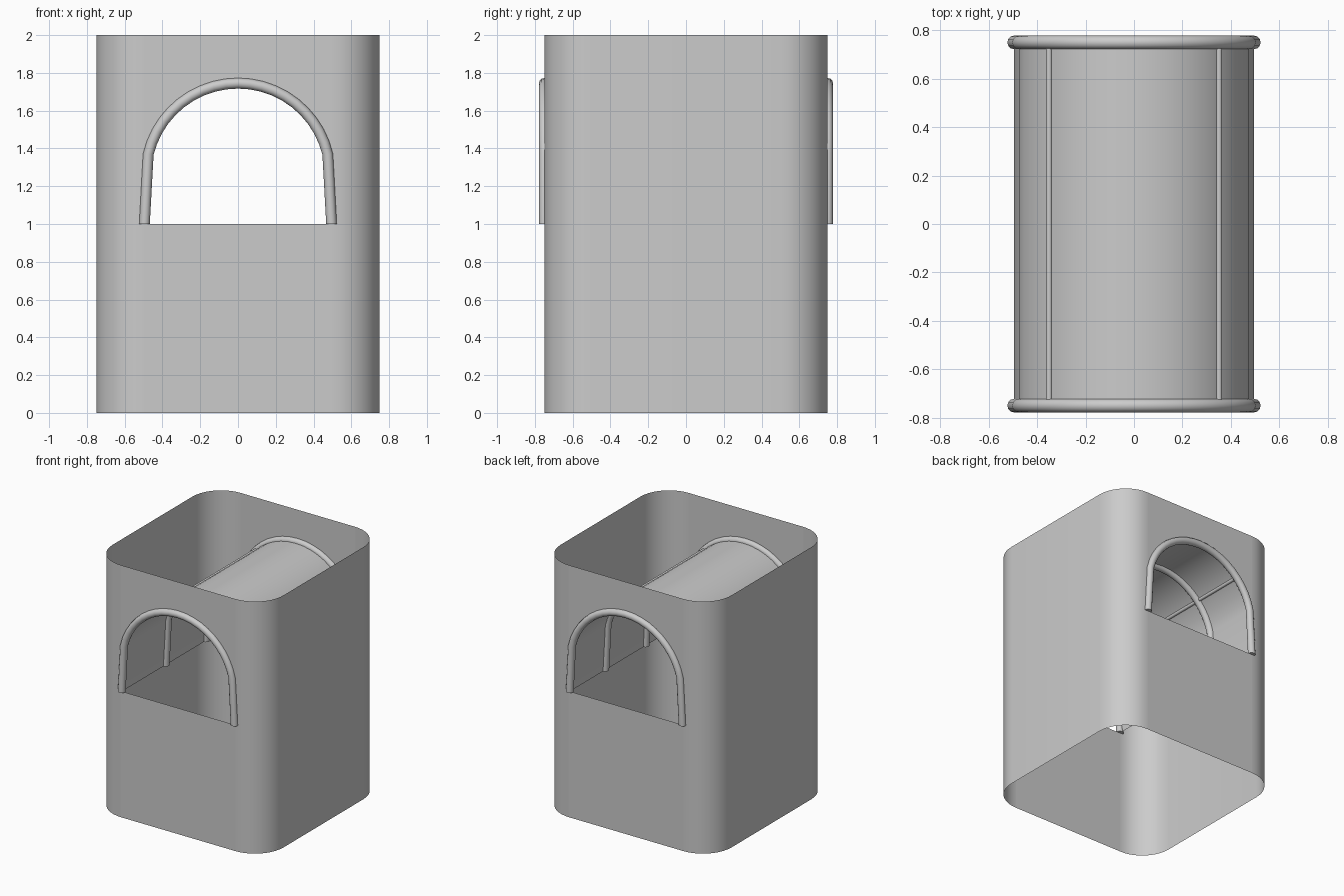
import bpy, bmesh
from math import sin, cos, pi, asin
from mathutils import Vector

if "Cube" in bpy.data.objects:
    bpy.data.objects.remove(bpy.data.objects["Cube"])

HALF, CORNER, HEIGHT = 0.75, 0.25, 2.0
SILL, ARC_R, ARC_Z = 1.0, 0.488, 1.257
FOOT_X, SPRING_Z = 0.495, 1.37
TUBE_R = 0.028

grey = bpy.data.materials.new("plain grey")
grey.use_nodes = True
colour = (0.6, 0.6, 0.6, 1)
grey.diffuse_color = colour
grey.node_tree.nodes["Principled BSDF"].inputs["Base Color"].default_value = colour


def finish(name, bm, angle=0.6):
    bmesh.ops.remove_doubles(bm, verts=bm.verts, dist=0.0005)
    mesh = bpy.data.meshes.new(name)
    bm.to_mesh(mesh)
    bm.free()
    mesh.materials.append(grey)
    obj = bpy.data.objects.new(name, mesh)
    bpy.context.collection.objects.link(obj)
    bpy.ops.object.select_all(action="DESELECT")
    obj.select_set(True)
    bpy.context.view_layer.objects.active = obj
    bpy.ops.object.shade_smooth_by_angle(angle=angle)
    return obj


def face(bm, *points):
    return bm.faces.new([bm.verts.new(p) for p in points])


# Arch outline in x and z: leaning legs joined by an arc
start = asin((SPRING_Z - ARC_Z) / ARC_R)
STEPS = 20
angles = [pi - start - (pi - 2 * start) * i / STEPS for i in range(STEPS + 1)]
arch = [(-FOOT_X, SILL)]
arch += [(ARC_R * cos(a), ARC_Z + ARC_R * sin(a)) for a in angles]
arch += [(FOOT_X, SILL)]


# Open square sleeve with rounded corners and an arched opening at each end
bm = bmesh.new()
for s in (-1, 1):
    y = s * HALF
    face(bm, (-FOOT_X, y, 0), (FOOT_X, y, 0), (FOOT_X, y, SILL), (-FOOT_X, y, SILL))
    for (x0, z0), (x1, z1) in zip(arch, arch[1:]):
        face(bm, (x0, y, z0), (x1, y, z1), (x1, y, HEIGHT), (x0, y, HEIGHT))
    # Side wall and its two corners
    c = HALF - CORNER
    side = [(FOOT_X, -HALF)]
    for cy, first in ((-c, -pi / 2), (c, 0)):
        side += [(c + CORNER * cos(first + pi / 2 * i / 10),
                  cy + CORNER * sin(first + pi / 2 * i / 10)) for i in range(11)]
    side.append((FOOT_X, HALF))
    for (x0, y0), (x1, y1) in zip(side, side[1:]):
        face(bm, (s * x0, y0, 0), (s * x1, y1, 0), (s * x1, y1, HEIGHT), (s * x0, y0, HEIGHT))
bmesh.ops.remove_doubles(bm, verts=bm.verts, dist=0.0005)
for f in bm.faces:
    f.normal_update()
    out = f.calc_center_median()
    if f.normal.x * out.x + f.normal.y * out.y < 0:
        f.normal_flip()
finish("outer_sleeve", bm)

# Vault running between the two openings, open underneath
bm = bmesh.new()
for (x0, z0), (x1, z1) in zip(arch, arch[1:]):
    face(bm, (x0, -HALF, z0), (x1, -HALF, z1), (x1, HALF, z1), (x0, HALF, z0))
bmesh.ops.remove_doubles(bm, verts=bm.verts, dist=0.0005)
for f in bm.faces:
    f.normal_update()
    if f.normal.dot(f.calc_center_median() - Vector((0, 0, SILL))) < 0:
        f.normal_flip()
finish("tunnel_vault", bm)


def arch_tube(name, y, half=False):
    """Tube swept along the arch; a half tube keeps only its inner side."""
    bm = bmesh.new()
    rings = []
    for i, (x, z) in enumerate(arch):
        a, b = arch[max(i - 1, 0)], arch[min(i + 1, len(arch) - 1)]
        n = Vector((a[1] - b[1], 0, b[0] - a[0])).normalized()
        if i in (0, len(arch) - 1):
            n = Vector((1 if x > 0 else -1, 0, 0))
        count = 7 if half else 12
        turn = [pi / 2 + pi * k / 6 for k in range(count)]
        rings.append([bm.verts.new(Vector((x, y, z)) + TUBE_R * (n * cos(t) + Vector((0, sin(t), 0))))
                      for t in turn])
    for r0, r1 in zip(rings, rings[1:]):
        for k in range(count - 1 if half else count):
            j = (k + 1) % count
            bm.faces.new((r0[k], r0[j], r1[j], r1[k]))
    for ring in (rings[0], rings[-1]):
        bm.faces.new(ring)
    bmesh.ops.recalc_face_normals(bm, faces=bm.faces)
    if half:
        # Inner side must face the passage
        top = max(bm.faces, key=lambda f: f.calc_center_median().z)
        ref = top.calc_center_median() - Vector((0, y, ARC_Z + ARC_R))
        if top.normal.dot(ref) < 0:
            bmesh.ops.reverse_faces(bm, faces=bm.faces)
    finish(name, bm)


arch_tube("front_opening_rim", -HALF)
arch_tube("back_opening_rim", HALF)
arch_tube("front_inner_rib", -0.2, True)
arch_tube("back_inner_rib", 0.305, True)

# Long bars along the shoulders of the vault
BAR_X = 0.351
bar_z = ARC_Z + (ARC_R ** 2 - BAR_X ** 2) ** 0.5
for side, s in (("left", 1), ("right", -1)):
    bm = bmesh.new()
    bmesh.ops.create_cone(bm, cap_ends=True, segments=12, radius1=0.013, radius2=0.013,
                          depth=2 * HALF)
    for v in bm.verts:
        v.co = Vector((v.co.x + s * BAR_X, v.co.z, v.co.y + bar_z))
    bmesh.ops.recalc_face_normals(bm, faces=bm.faces)
    finish(side + "_long_bar", bm)
